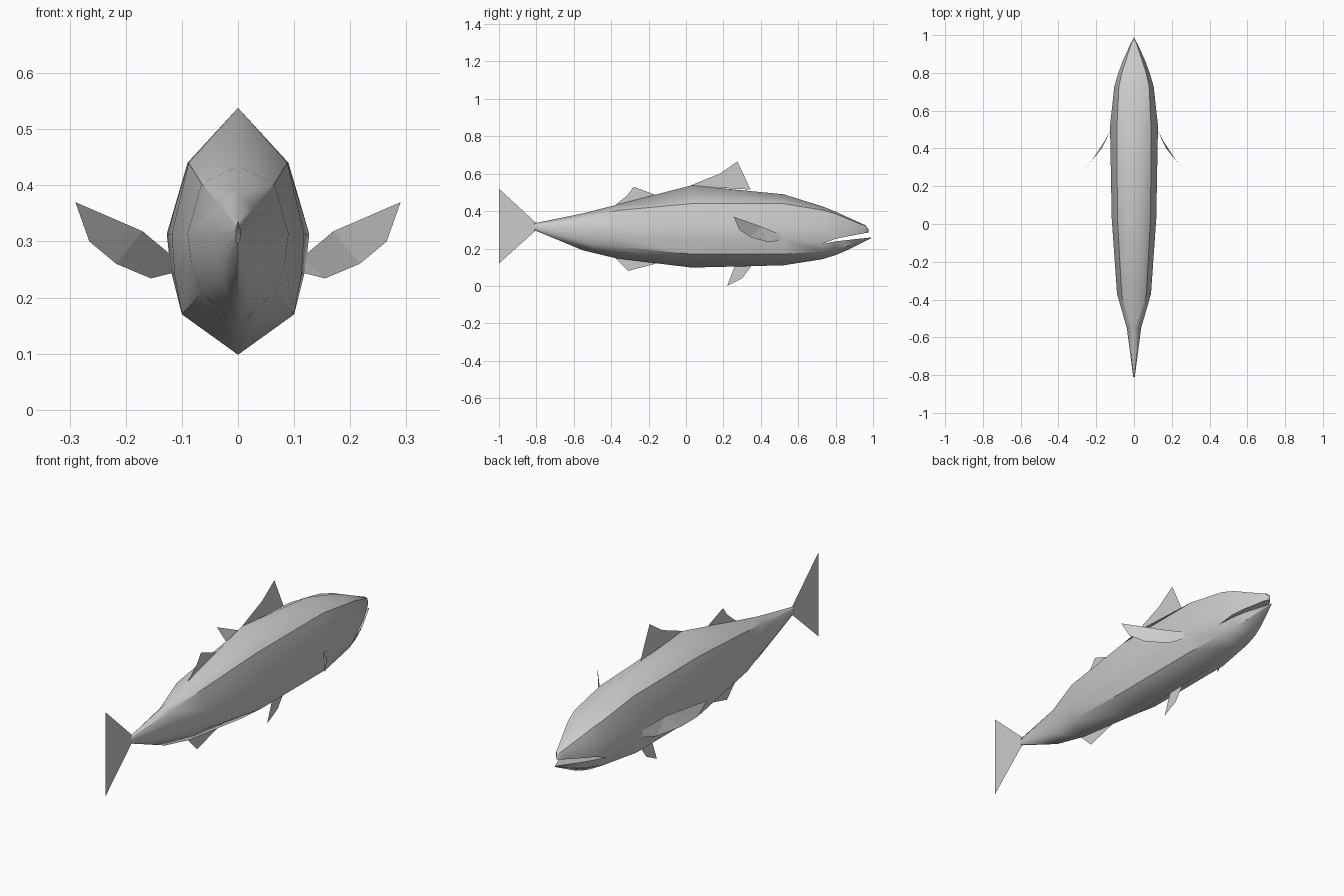
import bpy, bmesh

if "Cube" in bpy.data.objects:
    bpy.data.objects.remove(bpy.data.objects["Cube"])


def finish(name, bm, mirror=False):
    bmesh.ops.remove_doubles(bm, verts=bm.verts, dist=0.0005)
    bmesh.ops.dissolve_degenerate(bm, edges=bm.edges, dist=0.0002)
    bmesh.ops.recalc_face_normals(bm, faces=bm.faces)
    me = bpy.data.meshes.new(name)
    bm.to_mesh(me)
    bm.free()
    ob = bpy.data.objects.new(name, me)
    bpy.context.collection.objects.link(ob)
    if mirror:
        mod = ob.modifiers.new("Mirror", 'MIRROR')
        mod.merge_threshold = 0.0005
    return ob


def loft(bm, rings):
    """Skin between half cross-sections of (x, y, z) points."""
    rows = [[bm.verts.new(p) for p in ring] for ring in rings]
    for a, b in zip(rows, rows[1:]):
        for i in range(len(a) - 1):
            bm.faces.new((a[i], a[i + 1], b[i + 1], b[i]))


def ring(y, pts):
    return [(x, y, z) for x, z in pts]


# Half cross-sections, back to belly: top, shoulder, side, lip line, lower side, belly
body = [
    ring(-0.81, [(0, .335), (.003, .325), (.004, .315), (.004, .31), (.003, .305), (0, .298)]),
    ring(-0.55, [(0, .388), (.028, .36), (.038, .313), (.036, .27), (.028, .235), (0, .19)]),
    ring(-0.37, [(0, .434), (.065, .403), (.09, .313), (.083, .26), (.065, .21), (0, .147)]),
    ring(0.03, [(0, .538), (.088, .44), (.118, .313), (.113, .24), (.10, .17), (0, .098)]),
    ring(0.52, [(0, .49), (.09, .44), (.127, .313), (.120, .25), (.10, .17), (0, .11)]),
    ring(0.73, [(0, .425), (.08, .405), (.104, .31), (.098, .225), (.075, .185), (0, .143)]),
]
corner = body[-1]

# Upper jaw with the roof of the mouth
upper = [
    corner[:4] + [(0, .73, .225)],
    ring(0.80, [(0, .397), (.064, .386), (.083, .315), (.08, .252), (0, .252)]),
    ring(0.86, [(0, .369), (.045, .36), (.061, .317), (.06, .264), (0, .264)]),
    ring(0.96, [(0, .324), (.012, .32), (.016, .306), (.014, .283), (0, .283)]),
    ring(0.977, [(0, .3), (0, .3), (0, .295), (0, .285), (0, .285)]),
]
# Lower jaw with the floor of the mouth
lower = [
    [(0, .73, .225)] + corner[3:],
    ring(0.80, [(0, .238), (.08, .238), (.062, .198), (0, .165)]),
    ring(0.86, [(0, .245), (.06, .245), (.045, .212), (0, .19)]),
    ring(0.99, [(0, .259), (0, .259), (0, .257), (0, .255)]),
]

bm = bmesh.new()
for part in (body, upper, lower):
    loft(bm, part)
fish = finish("body", bm, mirror=True)
bpy.context.view_layer.objects.active = fish
fish.select_set(True)
bpy.ops.object.shade_smooth_by_angle(angle=0.6)
fish.select_set(False)


def fin(name, pts, mirror=False):
    """Thin flat fin; 2D points lie in the centre plane."""
    bm = bmesh.new()
    bm.faces.new([bm.verts.new(p if len(p) == 3 else (0, *p)) for p in pts])
    bmesh.ops.triangulate(bm, faces=bm.faces)
    return finish(name, bm, mirror)


# Centre-line fins
fin("front_dorsal_fin", [(.02, .535), (.18, .60), (.275, .665), (.345, .515)])
fin("rear_dorsal_fin", [(-.38, .43), (-.31, .488), (-.28, .53), (-.165, .488)])
fin("tail_fin", [(-.80, .335), (-1, .52), (-.91, .315), (-1, .12), (-.80, .30)])
fin("anal_fin", [(-.38, .15), (-.31, .08), (-.14, .125)])
fin("pelvic_fin", [(.26, .105), (.22, 0), (.30, .04), (.35, .107)])

# Pair of pectoral fins
fin("pectoral_fins", [(.29, .255, .37), (.265, .285, .30), (.217, .345, .26),
                      (.155, .44, .234), (.112, .52, .245), (.115, .515, .272),
                      (.17, .40, .318)], mirror=True)
